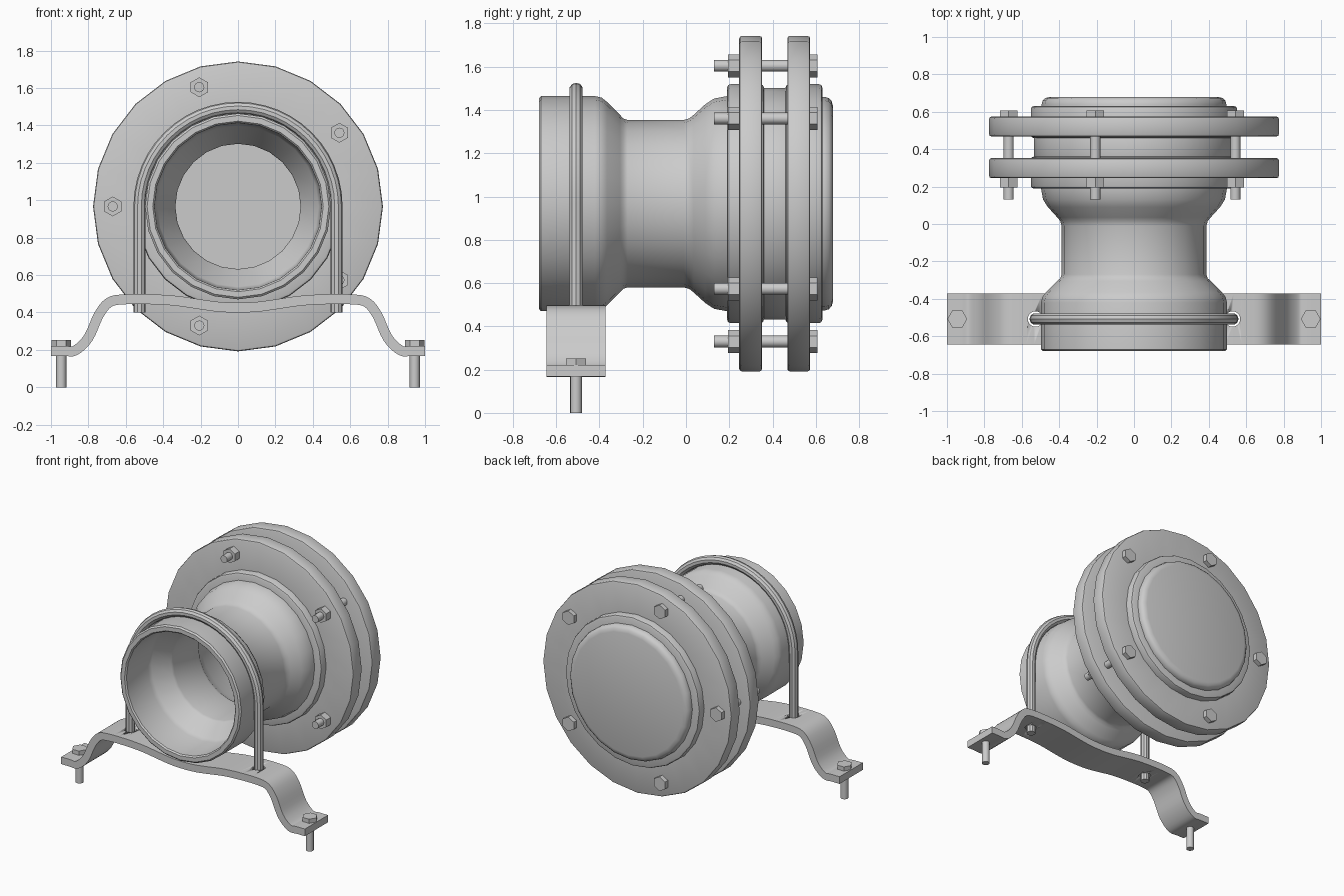
import bpy, bmesh, math
from mathutils import Vector, Matrix

if "Cube" in bpy.data.objects:
    bpy.data.objects.remove(bpy.data.objects["Cube"])

CZ = 0.967      # height of the pipe axis
SEG = 24
CLAMP_Y = -0.508


def finish(name, bm, angle=35):
    bmesh.ops.remove_doubles(bm, verts=bm.verts, dist=1e-5)
    bmesh.ops.recalc_face_normals(bm, faces=bm.faces)
    me = bpy.data.meshes.new(name)
    bm.to_mesh(me)
    bm.free()
    ob = bpy.data.objects.new(name, me)
    bpy.context.collection.objects.link(ob)
    activate(ob)
    bpy.ops.object.shade_smooth_by_angle(angle=math.radians(angle))
    return ob


def activate(ob):
    bpy.ops.object.select_all(action='DESELECT')
    ob.select_set(True)
    bpy.context.view_layer.objects.active = ob


def lathe(name, profile, closed=True):
    """Spin (radius, y) points round the pipe axis."""
    bm = bmesh.new()
    rings = []
    for i in range(SEG):
        a = math.tau * i / SEG
        rings.append([bm.verts.new((r * math.sin(a), y, CZ + r * math.cos(a)))
                      for r, y in profile])
    n = len(profile)
    for i in range(SEG):
        p, q = rings[i], rings[(i + 1) % SEG]
        for j in range(n if closed else n - 1):
            k = (j + 1) % n
            bm.faces.new((p[j], p[k], q[k], q[j]))
    bmesh.ops.dissolve_degenerate(bm, dist=1e-6, edges=bm.edges)
    return finish(name, bm)


def ring(name, r0, r1, y0, y1, b):
    return lathe(name, [(r0, y0), (r1 - b, y0), (r1 - b * .3, y0 + b * .3), (r1, y0 + b),
                        (r1, y1 - b), (r1 - b * .3, y1 - b * .3), (r1 - b, y1), (r0, y1)])


def cylinder(bm, sides, r, p0, p1, turn=0.0):
    """Capped prism from p0 to p1."""
    p0, p1 = Vector(p0), Vector(p1)
    d = p1 - p0
    m = (Matrix.Translation((p0 + p1) / 2) @ d.to_track_quat('Z', 'Y').to_matrix().to_4x4()
         @ Matrix.Rotation(turn, 4, 'Z'))
    bmesh.ops.create_cone(bm, cap_ends=True, segments=sides, radius1=r, radius2=r,
                          depth=d.length, matrix=m)


# Flared pipe with thick wall, open at the front
lathe("pipe_body", [
    (.447, -.67), (.456, -.68), (.486, -.68), (.497, -.67), (.497, -.42), (.49, -.39),
    (.47, -.365), (.41, -.305), (.394, -.29), (.387, -.27), (.387, -.01), (.394, .015),
    (.41, .035), (.46, .09), (.486, .13), (.497, .19), (.497, .62), (.44, .62),
    (.44, .17), (.34, .02), (.335, 0), (.335, -.28), (.34, -.30), (.43, -.40), (.44, -.43)])

# Collars, gasket sleeve and bolted flanges
ring("front_collar", .45, .552, .19, .36, .015)
ring("rear_collar", .45, .552, .46, .63, .015)
ring("gasket_sleeve", .45, .535, .34, .48, .005)
ring("front_flange", .52, .775, .246, .352, .012)
ring("rear_flange", .52, .775, .468, .574, .012)

# Closing plug at the back
lathe("end_plug", [(0, .60), (.494, .60), (.494, .64), (.488, .66), (.474, .673),
                   (.45, .68), (0, .68)], closed=False)

# Five flange bolts with nuts
for i in range(5):
    a = math.radians(36 + 72 * i)
    x, z = .67 * math.cos(a), CZ + .67 * math.sin(a)
    bm = bmesh.new()
    cylinder(bm, 16, .027, (x, .13, z), (x, .59, z))
    cylinder(bm, 6, .053, (x, .194, z), (x, .248, z))
    cylinder(bm, 6, .053, (x, .572, z), (x, .607, z))
    finish(f"flange_bolt_{i + 1}", bm)

# Bent support strap: smoothed centreline, mirrored, thickened
half = [(1.0, .195), (.93, .195), (.87, .197), (.80, .265), (.745, .385), (.69, .453),
        (.61, .470), (.45, .470), (.32, .461), (.2, .443), (.1, .430), (0, .426)]
pts = [Vector(p) for p in half] + [Vector((-x, z)) for x, z in half[-2::-1]]
line = []
for i in range(len(pts) - 1):
    a, b = pts[max(i - 1, 0)], pts[i]
    c, d = pts[i + 1], pts[min(i + 2, len(pts) - 1)]
    for s in range(4):
        t = s / 4
        line.append(.5 * (2 * b + (c - a) * t + (2 * a - 5 * b + 4 * c - d) * t * t
                          + (3 * b - a - 3 * c + d) * t ** 3))
line.append(pts[-1])
bm = bmesh.new()
rows = []
for i, p in enumerate(line):
    t = (line[min(i + 1, len(line) - 1)] - line[max(i - 1, 0)]).normalized()
    n = Vector((t.y, -t.x)) * .0265
    rows.append([bm.verts.new((q.x, y, q.y)) for q, y in
                 ((p + n, -.644), (p + n, -.372), (p - n, -.372), (p - n, -.644))])
for p, q in zip(rows, rows[1:]):
    for j in range(4):
        k = (j + 1) % 4
        bm.faces.new((p[j], p[k], q[k], q[j]))
bm.faces.new(rows[0])
bm.faces.new(rows[-1])
strap = finish("support_strap", bm)

# Clearance holes for the U-bolt legs
bm = bmesh.new()
for s in (-1, 1):
    cylinder(bm, 20, .041, (s * .527, CLAMP_Y, .35), (s * .527, CLAMP_Y, .6))
cutter = finish("strap_hole_cutter", bm)
cutter.hide_render = True
mod = strap.modifiers.new("holes", 'BOOLEAN')
mod.operation, mod.object, mod.solver = 'DIFFERENCE', cutter, 'EXACT'
activate(strap)
bpy.ops.object.modifier_apply(modifier=mod.name)
bpy.data.objects.remove(cutter)

# U-bolt over the pipe
cu = bpy.data.curves.new("u_bolt", 'CURVE')
cu.dimensions, cu.bevel_depth, cu.bevel_resolution, cu.use_fill_caps = '3D', .032, 3, True
path = [(.527, .40)] + [(.527 * math.cos(math.pi * i / 24), CZ + .527 * math.sin(math.pi * i / 24))
                        for i in range(25)] + [(-.527, .40)]
sp = cu.splines.new('POLY')
sp.points.add(len(path) - 1)
for p, (x, z) in zip(sp.points, path):
    p.co = (x, CLAMP_Y, z, 1)
ub = bpy.data.objects.new("u_bolt", cu)
bpy.context.collection.objects.link(ub)
activate(ub)
bpy.ops.object.convert(target='MESH')
bpy.ops.object.shade_smooth_by_angle(angle=math.radians(35))

# Anchor bolts through the strap ends
for s, side in ((-1, "left"), (1, "right")):
    bm = bmesh.new()
    x = s * .945
    cylinder(bm, 16, .027, (x, CLAMP_Y, 0), (x, CLAMP_Y, .235))
    cylinder(bm, 6, .053, (x, CLAMP_Y, .215), (x, CLAMP_Y, .252), math.pi / 2)
    finish(f"{side}_anchor_bolt", bm)
